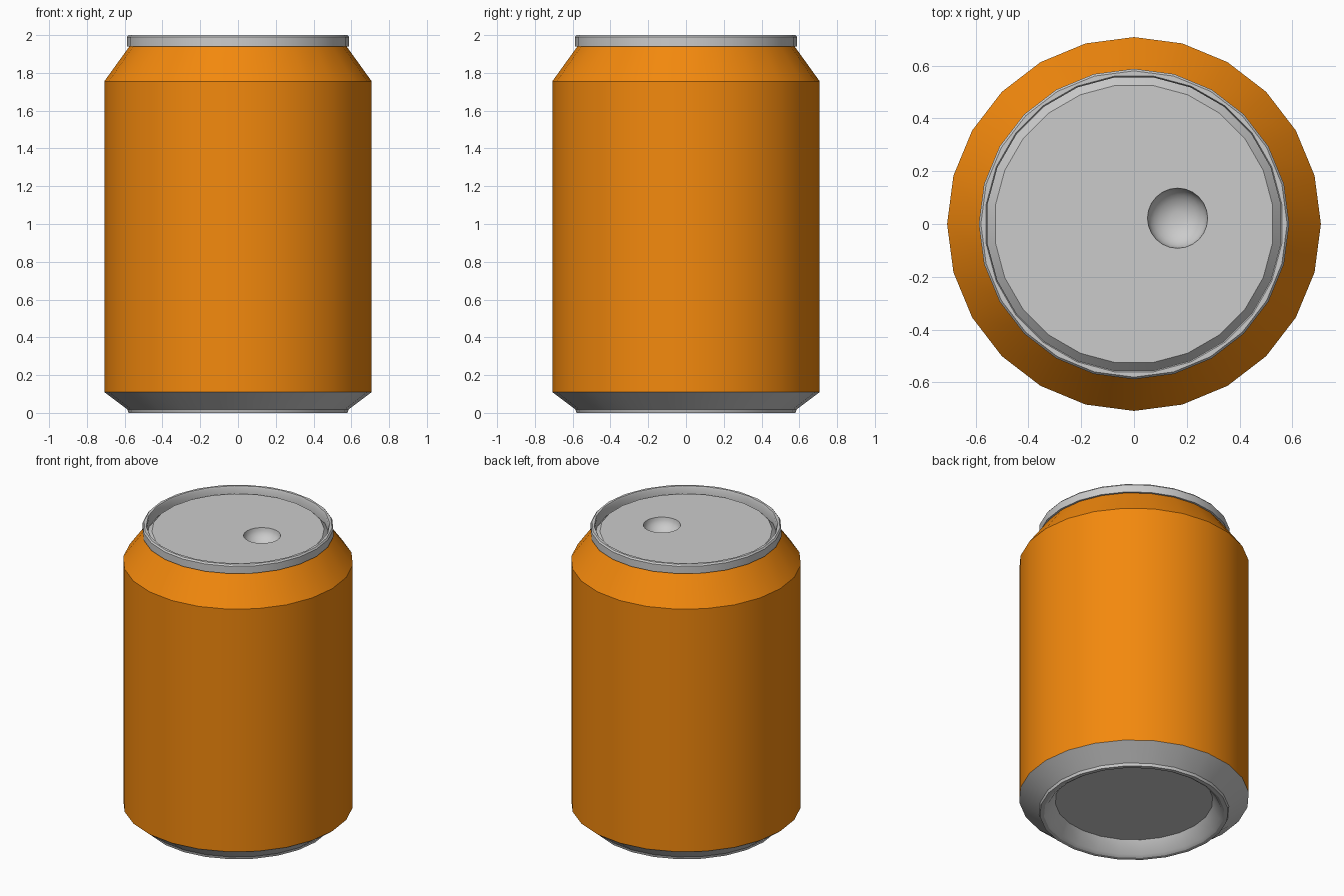
import bpy, bmesh
from math import radians, sin, cos, pi

if "Cube" in bpy.data.objects:
    bpy.data.objects.remove(bpy.data.objects["Cube"])

SIDES = 24


def add_ring(bm, r, z, half=0, n=SIDES, centre=(0, 0)):
    """One ring of vertices; half=1 turns it by half a side."""
    return [bm.verts.new((centre[0] + r * cos(2 * pi * (i + half / 2) / n),
                          centre[1] + r * sin(2 * pi * (i + half / 2) / n), z))
            for i in range(n)]


def skin(bm, a, b):
    """Join two rings, using triangles where the lower one is not turned alike."""
    n = len(a)
    for i in range(n):
        j = (i + 1) % n
        bm.faces.new((a[i], a[j], b[j], b[i]))


def lathe(bm, profile, cap=False, **kw):
    rings = [add_ring(bm, *p, **kw) for p in profile]
    for a, b in zip(rings, rings[1:]):
        skin(bm, a, b)
    if cap:
        bm.faces.new(rings[-1])
    return rings


def finish(bm, name, colour=None, flip_to=None):
    bmesh.ops.recalc_face_normals(bm, faces=bm.faces)
    if flip_to:
        bm.faces.ensure_lookup_table()
        big = max(bm.faces, key=lambda f: f.calc_area())
        if big.normal.z * flip_to < 0:
            bmesh.ops.reverse_faces(bm, faces=bm.faces)
    mesh = bpy.data.meshes.new(name)
    bm.to_mesh(mesh)
    bm.free()
    ob = bpy.data.objects.new(name, mesh)
    bpy.context.collection.objects.link(ob)
    if colour:
        mat = bpy.data.materials.new(name + "_paint")
        mat.diffuse_color = colour
        mat.use_nodes = True
        mat.node_tree.nodes["Principled BSDF"].inputs["Base Color"].default_value = mat.diffuse_color
        mesh.materials.append(mat)
    bpy.ops.object.select_all(action='DESELECT')
    ob.select_set(True)
    bpy.context.view_layer.objects.active = ob
    bpy.ops.object.shade_smooth_by_angle(angle=radians(30))
    return ob


# painted body and shoulder
bm = bmesh.new()
lathe(bm, [(0.708, 0.11), (0.708, 1.755), (0.575, 1.94)])
finish(bm, "can_body", (0.9, 0.25, 0.004, 1))

# bare metal base with its recessed floor
bm = bmesh.new()
lathe(bm, [(0.708, 0.11), (0.585, 0.018), (0.58, 0.0), (0.555, 0.0),
           (0.535, 0.012), (0.485, 0.088)], cap=True)
finish(bm, "can_base", flip_to=-1)

# rolled top rim and lid with a round dent
bm = bmesh.new()
rings = lathe(bm, [(0.575, 1.94), (0.588, 1.94), (0.588, 1.99), (0.58, 2.0),
                   (0.565, 2.0, 1), (0.56, 1.99, 1), (0.56, 1.93, 1), (0.53, 1.962, 1)])
R, D, LID = 0.114, 0.085, 1.962
bowl = [(R * cos(t), LID - D * sin(t)) for t in (k * pi / 14 for k in range(7))]
dent = lathe(bm, bowl, cap=True, centre=(0.165, 0.022))
edges = [bm.edges.get((ring[i], ring[i - 1])) or bm.edges.new((ring[i], ring[i - 1]))
         for ring in (rings[-1], dent[0]) for i in range(SIDES)]
bmesh.ops.triangle_fill(bm, edges=edges, use_beauty=True)
finish(bm, "can_lid", flip_to=1)
